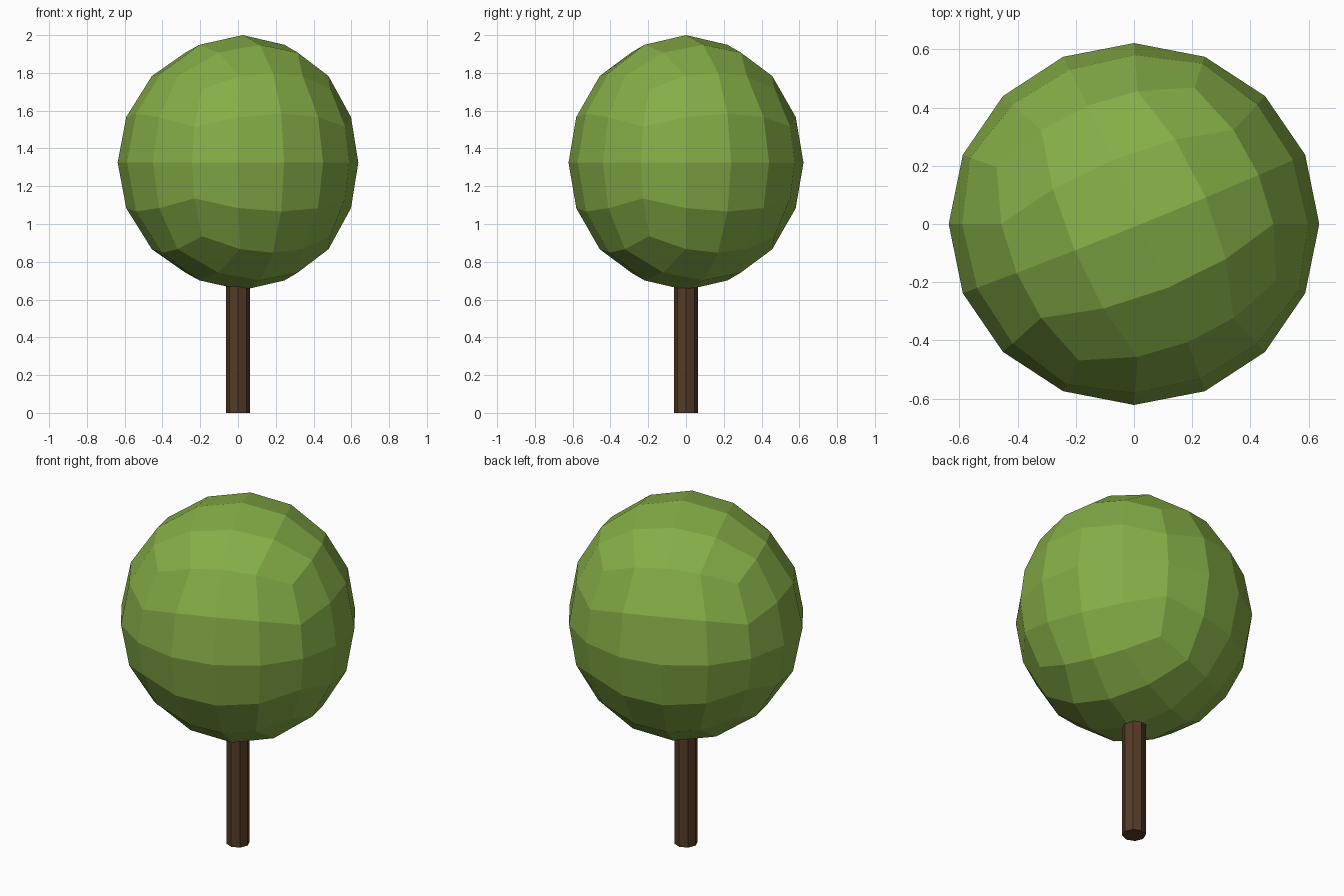
import bpy, bmesh, math
from mathutils import Matrix, Vector

if "Cube" in bpy.data.objects:
    bpy.data.objects.remove(bpy.data.objects["Cube"])


def material(name, rgb):
    mat = bpy.data.materials.new(name)
    mat.diffuse_color = (*rgb, 1)
    mat.use_nodes = True
    mat.node_tree.nodes["Principled BSDF"].inputs["Base Color"].default_value = mat.diffuse_color
    return mat


def add_object(name, bm, mat):
    mesh = bpy.data.meshes.new(name)
    bmesh.ops.recalc_face_normals(bm, faces=bm.faces)
    bm.to_mesh(mesh)
    bm.free()
    mesh.materials.append(mat)
    obj = bpy.data.objects.new(name, mesh)
    bpy.context.collection.objects.link(obj)
    return obj


leaf_green = material("leaf green", (0.235, 0.42, 0.062))
bark_brown = material("bark brown", (0.092, 0.043, 0.020))

# Crown: cube with a 4 x 4 grid per side, rounded into an ellipsoid
bm = bmesh.new()
bmesh.ops.create_cube(bm, size=2)
bmesh.ops.subdivide_edges(bm, edges=bm.edges[:], cuts=3, use_grid_fill=True)
turn = Matrix.Rotation(math.radians(22.5), 3, 'Z')
for v in bm.verts:
    # equal-angle spacing keeps the faces even
    d = Vector([math.tan(c * math.pi / 4) for c in v.co]).normalized()
    d = turn @ d
    v.co = (d.x * 0.637, d.y * 0.622, 1.325 + d.z * 0.675)
    v.co.x += 0.025 * d.z * d.z
add_object("crown", bm, leaf_green)

# Trunk: straight eight-sided post, reaching a little into the crown
bm = bmesh.new()
bmesh.ops.create_cone(bm, cap_ends=True, segments=8, radius1=0.063,
                      radius2=0.063, depth=0.72,
                      matrix=Matrix.Translation((0, 0, 0.36)))
add_object("trunk", bm, bark_brown)
